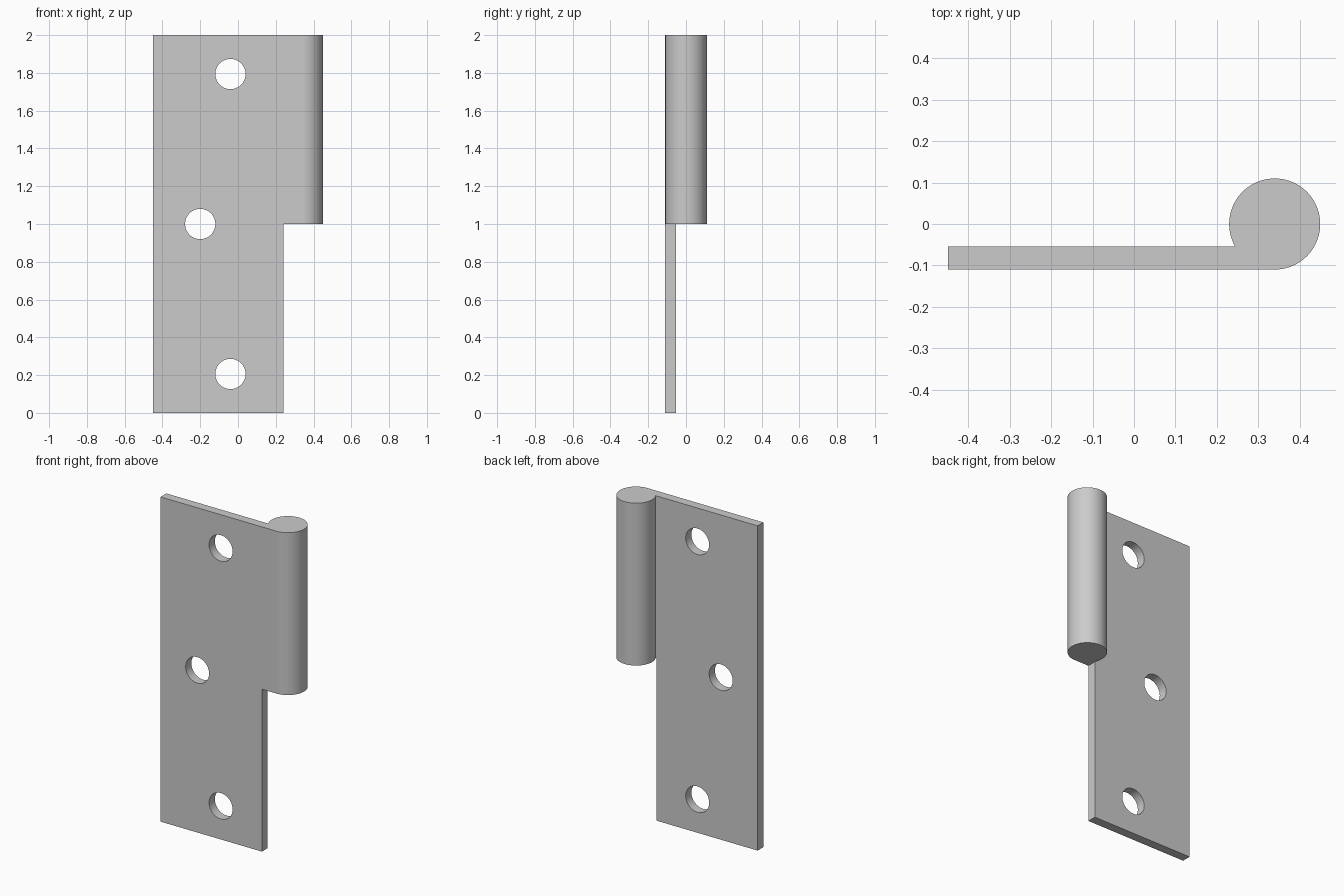
import bpy, bmesh, math
from mathutils import Matrix, Vector

if "Cube" in bpy.data.objects:
    bpy.data.objects.remove(bpy.data.objects["Cube"])

# Main dimensions
LEFT, EDGE = -0.45, 0.24          # plate extent in x
FRONT, BACK = -0.11, -0.054       # plate extent in y
PIN_X, R = 0.34, 0.11             # barrel axis and radius
TOP, MID = 2.0, 1.0
HOLES = [(-0.04, 1.794), (-0.2, 1.0), (-0.04, 0.206)]
HOLE_R = 0.08


def make_object(name, bm):
    mesh = bpy.data.meshes.new(name)
    bm.to_mesh(mesh)
    bm.free()
    obj = bpy.data.objects.new(name, mesh)
    bpy.context.collection.objects.link(obj)
    return obj


def extrude_down(bm, faces, depth):
    res = bmesh.ops.extrude_face_region(bm, geom=faces)["geom"]
    verts = [g for g in res if isinstance(g, bmesh.types.BMVert)]
    bmesh.ops.translate(bm, verts=verts, vec=Vector((0, 0, -depth)))
    return [g for g in res if isinstance(g, bmesh.types.BMFace)]


# Hinge leaf: plate strip and barrel share an edge in the top profile
bm = bmesh.new()
v = lambda x, y: bm.verts.new((x, y, TOP))
edge_front, edge_back = v(EDGE, FRONT), v(EDGE, BACK)
plate = bm.faces.new([v(LEFT, FRONT), edge_front, edge_back, v(LEFT, BACK)])
start = -math.pi / 2
end = math.pi + math.asin(-BACK / R)
steps = 72
arc = []
for i in range(steps + 1):
    a = start + (end - start) * i / steps
    arc.append(v(PIN_X + R * math.cos(a), R * math.sin(a)))
barrel = bm.faces.new([edge_front] + arc + [edge_back])

# Upper half carries the barrel, lower half is the plate alone
lower = extrude_down(bm, [plate, barrel], TOP - MID)
plate_bottom = min(lower, key=lambda f: f.calc_center_median().x)
extrude_down(bm, [plate_bottom], MID)
bmesh.ops.recalc_face_normals(bm, faces=bm.faces)
bmesh.ops.dissolve_limit(bm, angle_limit=math.radians(0.5),
                         verts=bm.verts, edges=bm.edges)
leaf = make_object("hinge_leaf", bm)

# Screw hole cutters
bm = bmesh.new()
for x, z in HOLES:
    bmesh.ops.create_cone(
        bm, cap_ends=True, segments=64, radius1=HOLE_R, radius2=HOLE_R, depth=0.3,
        matrix=Matrix.Translation((x, (FRONT + BACK) / 2, z))
        @ Matrix.Rotation(math.pi / 2, 4, 'X'))
cutter = make_object("screw_hole_cutter", bm)
cutter.hide_render = True

# Drill the holes
mod = leaf.modifiers.new("screw_holes", 'BOOLEAN')
mod.operation = 'DIFFERENCE'
mod.solver = 'EXACT'
mod.object = cutter
bpy.context.view_layer.objects.active = leaf
leaf.select_set(True)
bpy.ops.object.modifier_apply(modifier=mod.name)
bpy.data.objects.remove(cutter)

# Smooth barrel and holes, keep flat faces flat
bpy.ops.object.shade_smooth_by_angle(angle=math.radians(30))
weighted = leaf.modifiers.new("flat_faces", 'WEIGHTED_NORMAL')
weighted.keep_sharp = True
